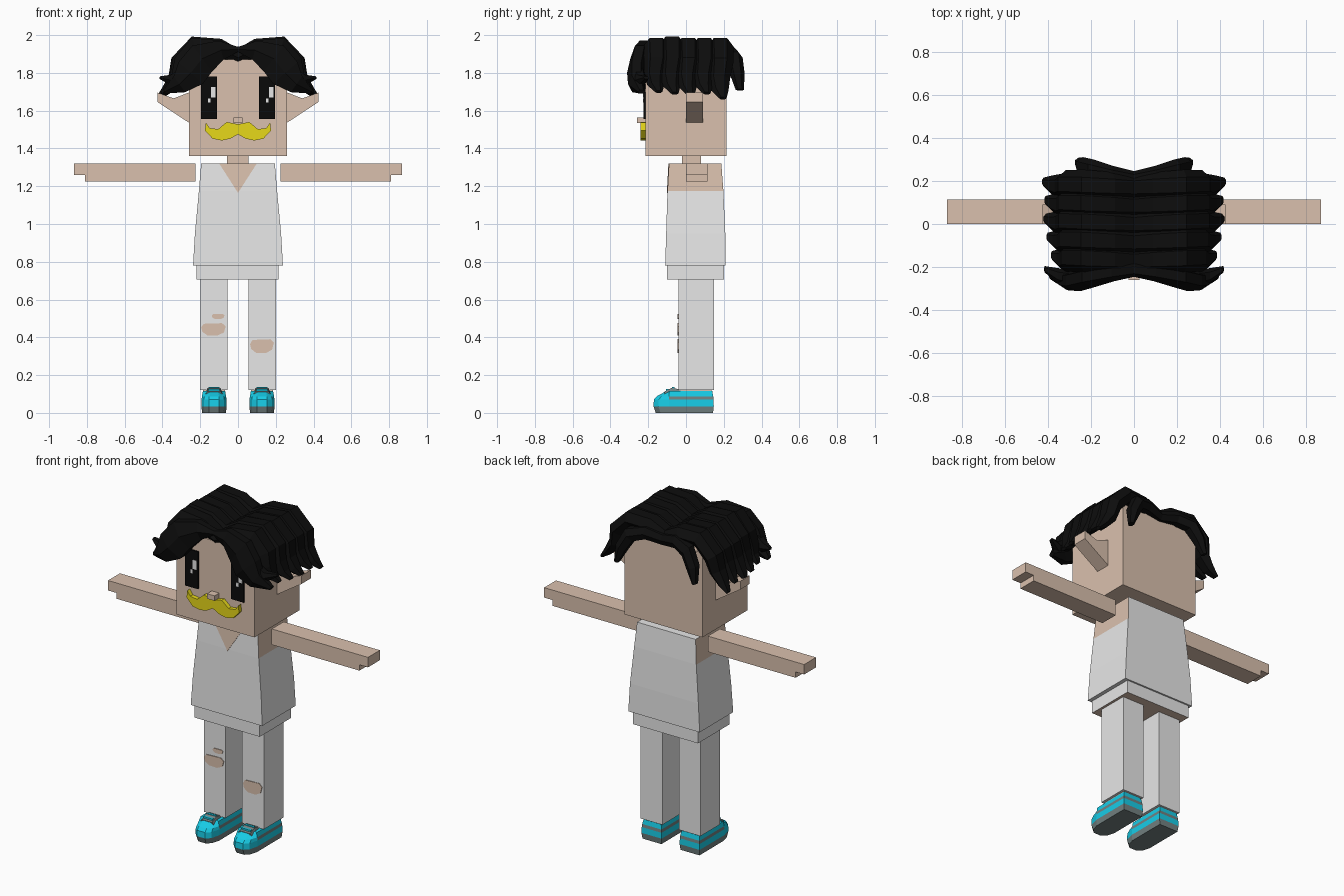
import bpy, bmesh, math
from mathutils import Vector

cube = bpy.data.objects.get("Cube")
if cube:
    bpy.data.objects.remove(cube, do_unlink=True)


def material(name, rgb):
    m = bpy.data.materials.new(name)
    m.use_nodes = True
    m.diffuse_color = (*rgb, 1)
    m.node_tree.nodes["Principled BSDF"].inputs["Base Color"].default_value = (*rgb, 1)
    return m


SKIN = material("skin", (0.70, 0.53, 0.42))
SHIRT = material("shirt white", (0.87, 0.87, 0.87))
TROUSER = material("trouser white", (0.81, 0.81, 0.81))
HAIR = material("hair black", (0.004, 0.004, 0.004))
EYE = material("eye black", (0.003, 0.003, 0.003))
GLINT = material("glint white", (0.95, 0.95, 0.95))
YELLOW = material("moustache yellow", (0.80, 0.69, 0.01))
CYAN = material("shoe cyan", (0.01, 0.70, 0.92))
GREY = material("sole grey", (0.17, 0.22, 0.22))


def finish(name, bm, *mats):
    bmesh.ops.recalc_face_normals(bm, faces=bm.faces)
    me = bpy.data.meshes.new(name)
    bm.to_mesh(me)
    bm.free()
    for m in mats:
        me.materials.append(m)
    ob = bpy.data.objects.new(name, me)
    bpy.context.collection.objects.link(ob)
    return ob


def loft(bm, rings):
    """Skin a list of equal-sized point rings and cap both ends."""
    loops = [[bm.verts.new(p) for p in ring] for ring in rings]
    n = len(loops[0])
    for a, b in zip(loops, loops[1:]):
        for i in range(n):
            j = (i + 1) % n
            bm.faces.new((a[i], a[j], b[j], b[i]))
    bm.faces.new(loops[0])
    bm.faces.new(loops[-1])


def rect(x0, x1, y0, y1, z):
    return [(x0, y0, z), (x1, y0, z), (x1, y1, z), (x0, y1, z)]


def box(name, x, y, z, *mats):
    bm = bmesh.new()
    loft(bm, [rect(*x, *y, z[0]), rect(*x, *y, z[1])])
    return finish(name, bm, *mats)


def prism(name, outline, y0, y1, mat):
    """Extrude an (x, z) outline along y."""
    bm = bmesh.new()
    loft(bm, [[(x, y, z) for x, z in outline] for y in (y0, y1)])
    return finish(name, bm, mat)


# Head, neck and nose
box("head", (-0.26, 0.26), (-0.215, 0.215), (1.36, 1.87), SKIN)
box("neck", (-0.058, 0.055), (-0.02, 0.08), (1.31, 1.37), SKIN)
box("nose", (-0.025, 0.025), (-0.26, -0.21), (1.535, 1.565), SKIN)

# Eyes with two glints each
for side, x in (("right", -0.153), ("left", 0.153)):
    box(side + "_eye", (x - 0.042, x + 0.042), (-0.224, -0.215), (1.555, 1.78), EYE)
    box(side + "_glint", (x + 0.01, x + 0.034), (-0.227, -0.222), (1.67, 1.725), GLINT)
    box(side + "_small_glint", (x - 0.006, x + 0.008), (-0.227, -0.222), (1.642, 1.665), GLINT)

# Moustache
half = [(0.0, 1.528), (0.06, 1.54), (0.105, 1.502), (0.15, 1.508), (0.17, 1.537),
        (0.175, 1.495), (0.135, 1.452), (0.085, 1.442), (0.04, 1.452), (0.0, 1.475)]
prism("moustache", half + [(-x, z) for x, z in half[-2:0:-1]], -0.24, -0.215, YELLOW)

# Ears and arms, mirrored
for side, s in (("left", 1), ("right", -1)):
    ear = [(0.25, 1.53), (0.425, 1.645), (0.425, 1.695), (0.34, 1.665), (0.25, 1.70)]
    prism(side + "_ear", [(s * x, z) for x, z in ear], 0.0, 0.09, SKIN)
    arm = [(0.225, 1.225), (0.81, 1.225), (0.81, 1.26), (0.867, 1.26), (0.867, 1.32), (0.225, 1.32)]
    prism(side + "_arm", [(s * x, z) for x, z in arm], 0.0, 0.113, SKIN)

# Sleeveless shirt, bare at the sides above the armholes
bm = bmesh.new()
loft(bm, [rect(-0.238, 0.238, -0.11, 0.21, 0.78), rect(-0.228, 0.228, -0.105, 0.208, 0.95),
          rect(-0.207, 0.207, -0.098, 0.198, 1.175), rect(-0.195, 0.195, -0.09, 0.187, 1.32)])
bm.normal_update()
for f in bm.faces:
    if abs(f.normal.x) > 0.7 and f.calc_center_median().z > 1.17:
        f.material_index = 1
finish("shirt", bm, SHIRT, SKIN)

# V neck, following the slope of the chest
bm = bmesh.new()
loft(bm, [[(-0.1, -0.09 + d, 1.321), (0.1, -0.09 + d, 1.321), (0, -0.0985 + d, 1.165)]
          for d in (-0.003, 0.003)])
finish("neckline", bm, SKIN)

# Hips and legs
hips = box("hips", (-0.22, 0.215), (-0.1, 0.2), (0.705, 0.785), TROUSER, SKIN)
for f in hips.data.polygons:
    f.material_index = int(f.normal.z < -0.5)
for side, s in (("left", 1), ("right", -1)):
    x = sorted((s * 0.055, s * 0.2))
    box(side + "_leg", x, (-0.04, 0.147), (0.12, 0.71), TROUSER)
    box(side + "_ankle", (x[0] + 0.015, x[1] - 0.015), (-0.03, 0.135), (0.08, 0.125), SKIN)


# Torn knees
def tear(name, cx, cz, w, h):
    shape = [(-1, 0.3), (-0.8, 0.9), (0.7, 1), (1, 0.5), (0.85, -0.5), (0.3, -1), (-0.5, -0.95), (-0.9, -0.4)]
    prism(name, [(cx + w * x, cz + h * z) for x, z in shape], -0.044, -0.039, SKIN)


tear("right_knee_tear", -0.13, 0.442, 0.065, 0.033)
tear("right_small_tear", -0.105, 0.51, 0.034, 0.014)
tear("left_knee_tear", 0.127, 0.353, 0.063, 0.037)


# Shoes: side-profile stations along y, coloured by height
def shoe_outline(cx, z, toe, inset):
    w = 0.067 - inset
    pts = [(-w, 0.147 - inset), (-w, -0.09), (-w * 0.8, toe + 0.025), (-w * 0.4, toe),
           (w * 0.4, toe), (w * 0.8, toe + 0.025), (w, -0.09), (w, 0.147 - inset)]
    return [(cx + x, y, z) for x, y in pts]


for side, cx in (("left", 0.127), ("right", -0.127)):
    bm = bmesh.new()
    loft(bm, [shoe_outline(cx, z, toe, inset) for z, toe, inset in (
        (0, -0.16, 0.004), (0.035, -0.172, 0), (0.07, -0.17, 0.001),
        (0.088, -0.155, 0.003), (0.115, -0.105, 0.008))])
    bm.normal_update()
    for f in bm.faces:
        c = f.calc_center_median()
        band = 0.07 < c.z < 0.088 and c.y > -0.04
        f.material_index = int(c.z < 0.034 or band)
    finish(side + "_shoe", bm, CYAN, GREY)
    # Tongue and laces over the instep
    bm = bmesh.new()
    loft(bm, [[(cx + x, y, z) for x, z in ((-0.045, 0.1), (0.045, 0.1), (0.035, top), (-0.035, top))]
              for y, top in ((-0.115, 0.112), (-0.075, 0.132), (-0.035, 0.125))])
    finish(side + "_tongue", bm, GREY)
    for k in range(2):
        y = -0.105 + 0.03 * k
        box(side + "_lace", (cx - 0.03, cx + 0.03), (y, y + 0.014), (0.115, 0.127 + 0.009 * k), CYAN)


# Hair locks: tapered six-sided tubes, mirrored left and right
def lock(name, path, drop=0.0):
    """path holds (x, y, z, in-plane half size, y half size)."""
    bm = bmesh.new()
    for s in (1, -1):
        rings = []
        for i, (x, y, z, a, b) in enumerate(path):
            p, q = path[max(i - 1, 0)], path[min(i + 1, len(path) - 1)]
            n = Vector((p[2] - q[2], 0, q[0] - p[0])).normalized()
            if i == 0:
                n = Vector((0, 0, 1))
            ring = []
            for k in range(6):
                t = math.radians(60 * k)
                v = Vector((x, y + b * math.cos(t), z - drop * i / len(path))) + n * a * math.sin(t)
                ring.append((s * v.x, v.y, v.z))
            rings.append(ring)
        loft(bm, rings)
    finish(name, bm, HAIR)


for i, (y, reach, lift, drop) in enumerate((
        (-0.17, -0.03, -0.005, 0.0), (-0.085, -0.01, 0.005, 0.01), (0.0, 0.005, 0.0, 0.02),
        (0.085, 0.0, -0.004, 0.01), (0.17, 0.01, 0.006, 0.04))):
    lock("hair_row_%d" % (i + 1), [
        (0, y, 1.885 + lift, 0.045, 0.06),
        (0.1, y + 0.005, 1.933 + lift, 0.052, 0.066),
        (0.23, y + 0.012, 1.945 + lift, 0.055, 0.07),
        (0.31 + reach / 2, y + 0.015, 1.865 + lift, 0.052, 0.066),
        (0.33 + reach / 2, y + 0.005, 1.79, 0.042, 0.058),
        (0.37 + reach, y + 0.01, 1.735, 0.028, 0.045),
        (0.41 + reach, y + 0.025, 1.70, 0.01, 0.02)], drop)

lock("front_fringe", [
    (0, -0.215, 1.925, 0.015, 0.03), (0.09, -0.225, 1.92, 0.06, 0.04),
    (0.19, -0.245, 1.875, 0.1, 0.05), (0.25, -0.262, 1.80, 0.1, 0.05),
    (0.31, -0.262, 1.74, 0.06, 0.045), (0.39, -0.235, 1.70, 0.012, 0.02)])
lock("front_wisp", [
    (0.2, -0.24, 1.82, 0.04, 0.035), (0.29, -0.25, 1.79, 0.045, 0.04),
    (0.35, -0.24, 1.76, 0.035, 0.035), (0.415, -0.21, 1.775, 0.008, 0.015)])
lock("back_lock", [
    (0, 0.215, 1.885, 0.035, 0.03), (0.1, 0.23, 1.905, 0.042, 0.04),
    (0.19, 0.255, 1.88, 0.045, 0.045), (0.235, 0.27, 1.80, 0.038, 0.04),
    (0.26, 0.285, 1.71, 0.015, 0.022)])
